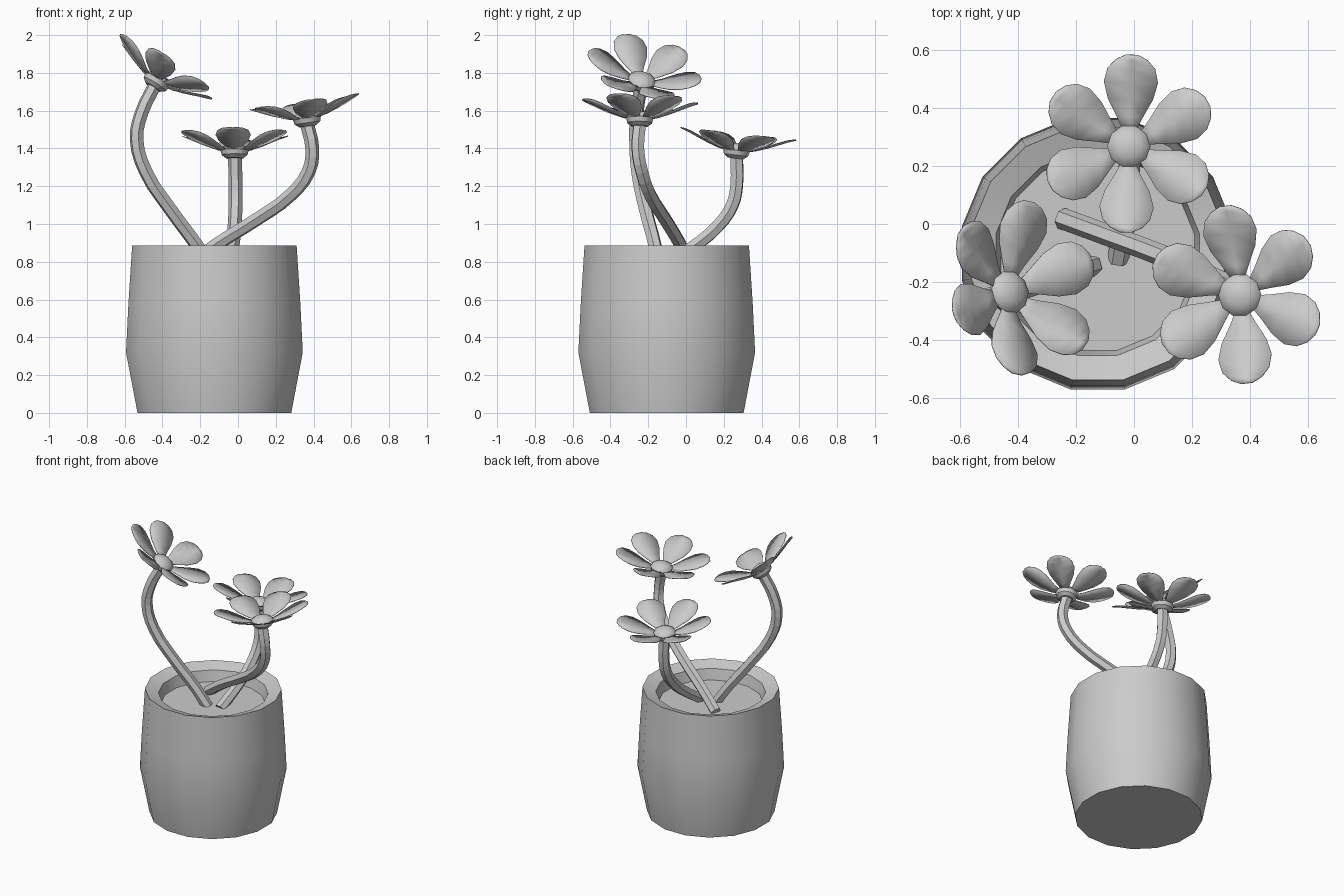
import bpy, bmesh, math
from mathutils import Vector, Matrix

if "Cube" in bpy.data.objects:
    bpy.data.objects.remove(bpy.data.objects["Cube"])


def finish(name, bm, smooth_angle=None):
    mesh = bpy.data.meshes.new(name)
    bm.to_mesh(mesh)
    bm.free()
    ob = bpy.data.objects.new(name, mesh)
    bpy.context.collection.objects.link(ob)
    if smooth_angle:
        bpy.ops.object.select_all(action='DESELECT')
        ob.select_set(True)
        bpy.context.view_layer.objects.active = ob
        bpy.ops.object.shade_smooth_by_angle(angle=math.radians(smooth_angle))
    return ob


def lathe(bm, profile, sides, offset=0.0):
    """Revolve (radius, z) points around z, capping both ends."""
    rings = []
    for r, z in profile:
        rings.append([bm.verts.new((r * math.cos(a), r * math.sin(a), z))
                      for a in (2 * math.pi * (i + offset) / sides for i in range(sides))])
    for lo, hi in zip(rings, rings[1:]):
        for i in range(sides):
            j = (i + 1) % sides
            bm.faces.new((lo[i], lo[j], hi[j], hi[i]))
    bm.faces.new(rings[0][::-1])
    bm.faces.new(rings[-1])


# Pot with sunken inner lip, and soil
bm = bmesh.new()
lathe(bm, [(.415, 0), (.477, .32), (.464, .58), (.444, .885),
           (.357, .855), (.34, .78)], 16, 0.5)
pot = finish("pot", bm, 30)
pot.location = (-.125, -.102, 0)


def stem(name, points):
    """Six-sided tube along a smooth path."""
    cu = bpy.data.curves.new(name, 'CURVE')
    cu.dimensions = '3D'
    cu.resolution_u = 3
    cu.bevel_depth = .037
    cu.bevel_resolution = 1
    cu.use_fill_caps = True
    sp = cu.splines.new('BEZIER')
    sp.use_smooth = False
    sp.bezier_points.add(len(points) - 1)
    for bp, p in zip(sp.bezier_points, points):
        bp.co = p
        bp.handle_left_type = bp.handle_right_type = 'AUTO'
    ob = bpy.data.objects.new(name, cu)
    bpy.context.collection.objects.link(ob)
    bpy.ops.object.select_all(action='DESELECT')
    ob.select_set(True)
    bpy.context.view_layer.objects.active = ob
    bpy.ops.object.convert(target='MESH')


# Petal outline: distance from flower centre, half width, height
PETAL = [(.045, .018, 0), (.10, .045, .012), (.16, .078, .033), (.215, .093, .056),
         (.26, .082, .075), (.29, .055, .086), (.307, .02, .092)]


def flower(name, centre, normal, turn):
    place = (Matrix.Translation(centre)
             @ Vector((0, 0, 1)).rotation_difference(Vector(normal)).to_matrix().to_4x4())
    # Six curved petals
    bm = bmesh.new()
    for k in range(6):
        rot = Matrix.Rotation(math.radians(turn + 60 * k), 4, 'Z')
        rows = [[bm.verts.new(rot @ Vector((r, s * w, z + .1 * abs(s) * w)))
                 for s in (-1, 0, 1)] for r, w, z in PETAL]
        for a, b in zip(rows, rows[1:]):
            for i in (0, 1):
                bm.faces.new((a[i], b[i], b[i + 1], a[i + 1]))
    petals = finish(name + "_petals", bm, 40)
    petals.matrix_world = place
    thick = petals.modifiers.new("thickness", 'SOLIDIFY')
    thick.thickness = .004
    # Domed centre with a cup below
    bm = bmesh.new()
    lathe(bm, [(.045, -.04), (.068, -.022), (.075, .004), (.066, .02),
               (.042, .034), (.012, .041)], 10)
    finish(name + "_centre", bm, 35).matrix_world = place


stem("left_stem", [(-.14, -.143, .77), (-.22, -.165, .89), (-.36, -.215, 1.08),
                   (-.49, -.255, 1.28), (-.537, -.265, 1.45), (-.51, -.26, 1.59),
                   (-.44, -.237, 1.735)])
stem("right_stem", [(-.25, .02, .79), (-.1, -.035, .90), (.1, -.11, 1.025),
                    (.28, -.19, 1.155), (.375, -.235, 1.28), (.393, -.255, 1.40),
                    (.365, -.245, 1.53)])
stem("back_stem", [(-.055, -.125, .77), (-.03, .04, .88), (-.018, .17, .99),
                   (-.013, .245, 1.1), (-.013, .268, 1.2), (-.016, .268, 1.36)])

flower("left_flower", (-.43, -.235, 1.757), (.53, .17, .83), 22)
flower("right_flower", (.365, -.245, 1.557), (-.14, .02, 1), 37)
flower("back_flower", (-.018, .267, 1.387), (0, .11, 1), 28)
